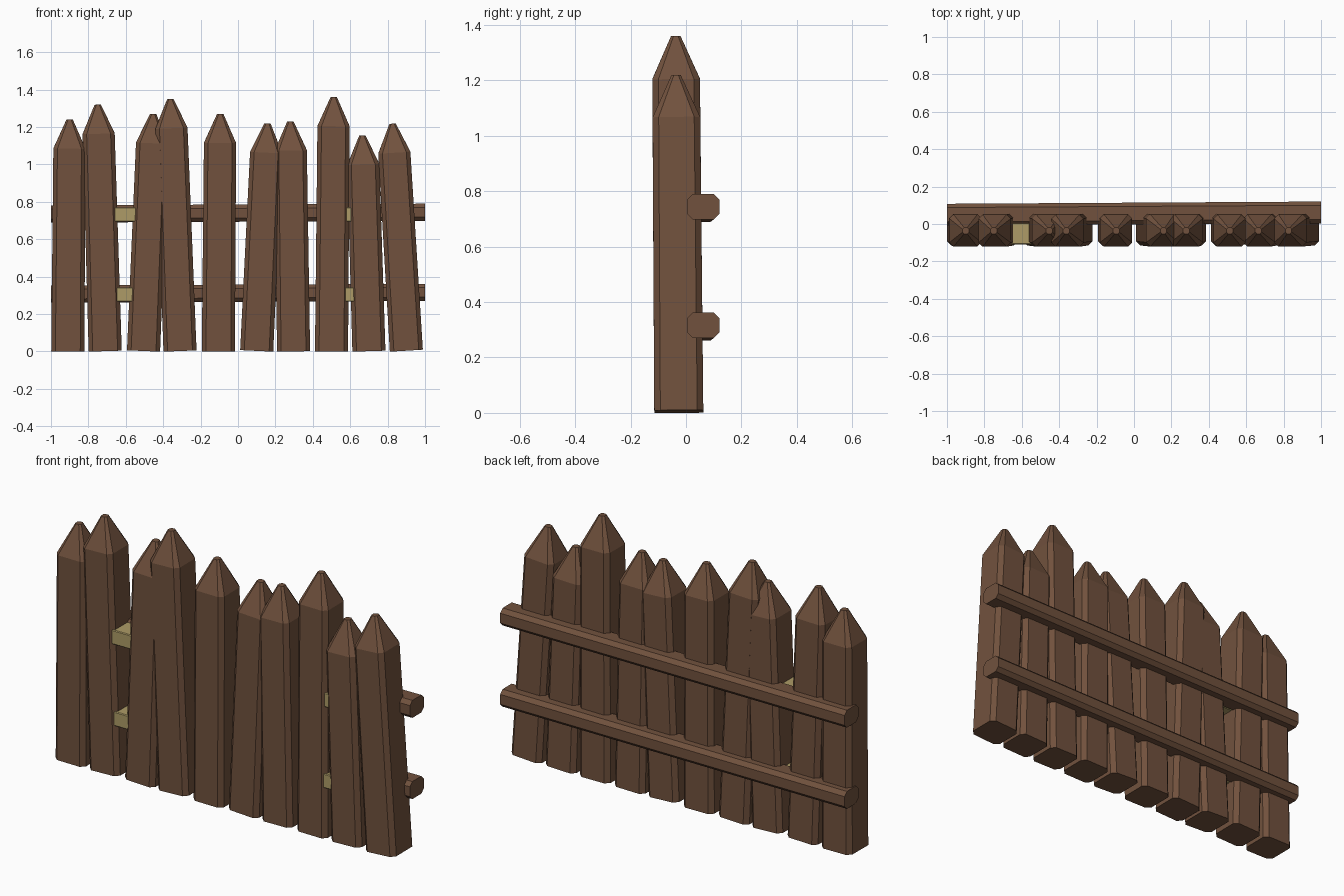
import bpy
import bmesh
from math import atan2, sin
from mathutils import Matrix, Vector

if "Cube" in bpy.data.objects:
    bpy.data.objects.remove(bpy.data.objects["Cube"], do_unlink=True)


def material(name, color):
    mat = bpy.data.materials.new(name)
    mat.use_nodes = True
    mat.diffuse_color = (*color, 1)
    mat.node_tree.nodes["Principled BSDF"].inputs["Base Color"].default_value = (*color, 1)
    return mat


brown = material("dark brown wood", (0.165, 0.083, 0.047))
tan = material("pale tan wood", (0.42, 0.33, 0.135))


def chamfered(w, d, c):
    """Rectangle outline with cut corners, counter-clockwise."""
    a, b = w / 2, d / 2
    return [(a, -b + c), (a, b - c), (a - c, b), (-a + c, b),
            (-a, b - c), (-a, -b + c), (-a + c, -b), (a - c, -b)]


def loft(name, sections, mat, matrix):
    """Solid through a list of (outline, height) sections."""
    bm = bmesh.new()
    rings = [[bm.verts.new((x, y, z)) for x, y in outline] for outline, z in sections]
    for low, high in zip(rings, rings[1:]):
        for i in range(len(low)):
            j = (i + 1) % len(low)
            bm.faces.new((low[i], low[j], high[j], high[i]))
    bm.faces.new(rings[0][::-1])
    bm.faces.new(rings[-1])
    bm.transform(matrix)
    bmesh.ops.recalc_face_normals(bm, faces=bm.faces)
    mesh = bpy.data.meshes.new(name)
    bm.to_mesh(mesh)
    bm.free()
    mesh.materials.append(mat)
    obj = bpy.data.objects.new(name, mesh)
    bpy.context.collection.objects.link(obj)


# Pointed pickets: base x, tip x, tip height
pickets = [(-0.91, -0.9, 1.24), (-0.71, -0.75, 1.32), (-0.505, -0.453, 1.27),
           (-0.31, -0.362, 1.35), (-0.105, -0.095, 1.27), (0.1, 0.158, 1.22),
           (0.297, 0.28, 1.23), (0.5, 0.512, 1.36), (0.7, 0.665, 1.155),
           (0.9, 0.826, 1.22)]
for n, (base, tip, height) in enumerate(pickets, 1):
    lean = atan2(tip - base, height)
    lift = abs(sin(lean)) * 0.08
    place = (Matrix.Translation((base, -0.026, lift))
             @ Matrix.Rotation(lean, 4, 'Y') @ Matrix.Rotation(0.008, 4, 'X'))
    body = chamfered(0.177, 0.177, 0.022)
    shoulder = chamfered(0.172, 0.172, 0.022)
    point = chamfered(0.034, 0.034, 0.009)
    top = height - lift
    loft(f"picket_{n}", [(body, 0), (shoulder, top - 0.155), (point, top)], brown, place)


def bar(name, start, end, outline, mat):
    """Straight bar between two points, its outline given as depth by height."""
    start, end = Vector(start), Vector(end)
    axis = (end - start).normalized()
    side = Vector((0, 0, 1)).cross(axis).normalized()
    frame = Matrix((side, axis.cross(side), axis)).transposed().to_4x4()
    loft(name, [(outline, 0), (outline, (end - start).length)], mat,
         Matrix.Translation(start) @ frame)


# Back rails and the pale blocks showing between pickets
for level, z in (("lower", 0.31), ("upper", 0.738)):
    bar(f"{level}_rail", (-1, 0.05, z - 0.003), (1, 0.062, z + 0.006),
        chamfered(0.116, 0.092, 0.02), brown)
    for side, x in (("right", -0.61), ("left", 0.6)):
        bar(f"{level}_{side}_block", (x - 0.1, -0.052, z - 0.006), (x + 0.1, -0.052, z - 0.006),
            chamfered(0.115, 0.076, 0.004), tan)
